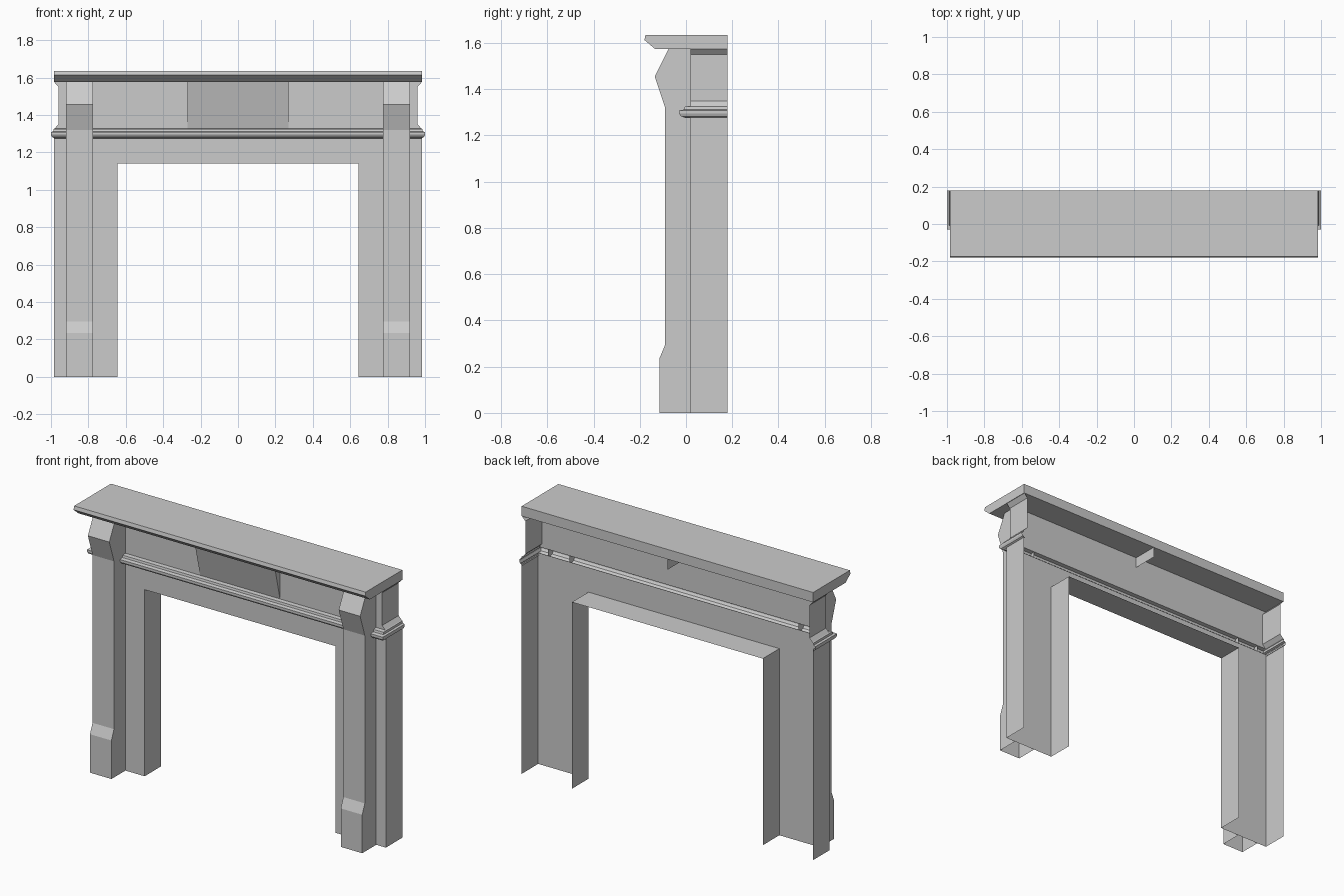
import bpy

if "Cube" in bpy.data.objects:
    bpy.data.objects.remove(bpy.data.objects["Cube"])

stone = bpy.data.materials.new("grey_stone")
stone.diffuse_color = (0.6, 0.6, 0.6, 1)
stone.use_nodes = True
stone.node_tree.nodes["Principled BSDF"].inputs["Base Color"].default_value = stone.diffuse_color

BACK, FRONT = 0.18, 0.02


def make(name, verts, faces):
    mesh = bpy.data.meshes.new(name)
    mesh.from_pydata(verts, [], faces)
    mesh.materials.append(stone)
    obj = bpy.data.objects.new(name, mesh)
    bpy.context.collection.objects.link(obj)
    return obj


def extrude_x(name, profile, x0, x1, skip=()):
    """Prism along x from a (y, z) outline, listed up the front then down the back."""
    n = len(profile)
    verts = [(x, y, z) for x in (x0, x1) for y, z in profile]
    faces = [(i, n + i, n + (i + 1) % n, (i + 1) % n)
             for i in range(n) if i not in skip]
    faces += [tuple(range(n)), tuple(reversed(range(n, 2 * n)))]
    return make(name, verts, faces)


def wrap(name, rows):
    """Open-backed band round the front and both sides; rows are (half width, front y, z)."""
    verts, faces = [], []
    for x, y, z in rows:
        verts += [(-x, BACK, z), (-x, y, z), (x, y, z), (x, BACK, z)]
    for r in range(len(rows) - 1):
        for k in range(3):
            a = r * 4 + k
            faces.append((a, a + 1, a + 5, a + 4))
    return make(name, verts, faces)


# Surround: thin front wall with a doorway, outer sides and reveal, open behind
outline = [(-0.985, 0), (-0.985, 1.29), (0.985, 1.29), (0.985, 0),
           (0.645, 0), (0.645, 1.14), (-0.645, 1.14), (-0.645, 0)]
verts = [(x, y, z) for y in (FRONT, BACK) for x, z in outline]
faces = [(0, 7, 6, 1), (1, 6, 5, 2), (2, 5, 4, 3)]
faces += [(i, i + 1, i + 9, i + 8) for i in (0, 2, 4, 5, 6)]
make("surround", verts, faces)

# Moulding band below the frieze
wrap("moulding", [(0.98, 0.0, 1.275), (0.995, -0.022, 1.283), (1.0, -0.03, 1.295),
                  (1.0, -0.03, 1.308), (0.988, -0.008, 1.312),
                  (0.986, -0.005, 1.325), (0.98, FRONT, 1.328)])

# Frieze with flared side edges at top and bottom
wrap("frieze", [(0.98, FRONT, 1.328), (0.96, FRONT, 1.35),
                (0.96, FRONT, 1.55), (0.982, FRONT, 1.575)])

# Leaning centre panel
extrude_x("centre_panel", [(FRONT, 1.328), (-0.04, 1.575), (FRONT, 1.575)],
          -0.27, 0.27, skip=(2,))

# Pilasters with a plinth foot and a corbel head, open underneath
pilaster = [(-0.115, 0), (-0.115, 0.235), (-0.09, 0.295), (-0.09, 1.32),
            (-0.135, 1.455), (-0.075, 1.575), (FRONT, 1.575), (FRONT, 0)]
for side, x in (("left", -0.8475), ("right", 0.8475)):
    extrude_x(side + "_pilaster", pilaster, x - 0.0725, x + 0.0725, skip=(6, 7))

# Mantel shelf with a bevelled lower front edge
extrude_x("mantel_shelf", [(-0.135, 1.575), (-0.18, 1.613), (-0.175, 1.635),
                           (BACK, 1.635), (BACK, 1.575)], -0.985, 0.985)

# Small fin under the shelf at the back
make("shelf_support", [(0, FRONT, 1.51), (0, BACK, 1.51), (0, BACK, 1.575), (0, FRONT, 1.575)],
     [(0, 1, 2, 3)])
